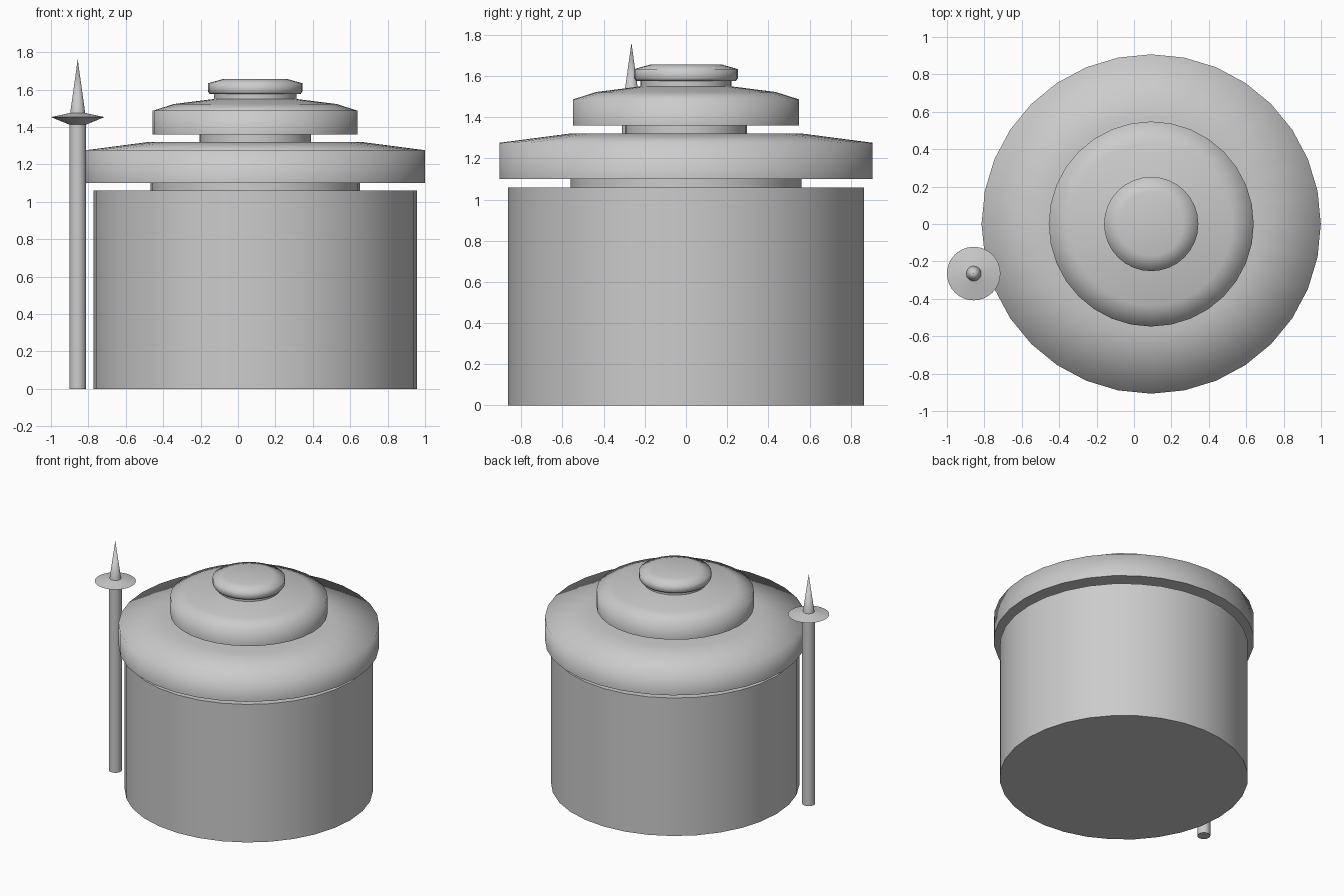
import bpy, bmesh, math

if "Cube" in bpy.data.objects:
    bpy.data.objects.remove(bpy.data.objects["Cube"])

SEGMENTS = 32


def lathe(name, profile, centre):
    """Revolve a bottom-to-top (radius, height) profile round a vertical axis."""
    bm = bmesh.new()
    rings = []
    for r, z in profile:
        if r == 0:
            rings.append([bm.verts.new((0, 0, z))] * SEGMENTS)
        else:
            rings.append([bm.verts.new((r * math.cos(a), r * math.sin(a), z))
                          for a in (2 * math.pi * j / SEGMENTS for j in range(SEGMENTS))])
    for low, high in zip(rings, rings[1:]):
        for j in range(SEGMENTS):
            k = (j + 1) % SEGMENTS
            corners = dict.fromkeys((low[j], low[k], high[k], high[j]))
            bm.faces.new(list(corners))
    mesh = bpy.data.meshes.new(name)
    bm.to_mesh(mesh)
    bm.free()
    obj = bpy.data.objects.new(name, mesh)
    obj.location = (centre[0], centre[1], 0)
    bpy.context.collection.objects.link(obj)
    bpy.ops.object.select_all(action='DESELECT')
    obj.select_set(True)
    bpy.context.view_layer.objects.active = obj
    bpy.ops.object.shade_smooth_by_angle(angle=math.radians(85))
    return obj


tank = (0.092, 0)
pole = (-0.857, -0.265)

# Main drum, open only where the collar of the lower roof continues it
lathe("drum", [(0, 0), (0.865, 0), (0.865, 1.06), (0.56, 1.06)], tank)

# Three stacked roof tiers, each on its own recessed collar
lathe("lower_roof", [(0.56, 1.06), (0.56, 1.10), (0.907, 1.10), (0.907, 1.276),
                     (0.57, 1.32), (0.297, 1.32)], tank)
lathe("upper_roof", [(0.297, 1.32), (0.297, 1.36), (0.548, 1.36), (0.548, 1.487),
                     (0.435, 1.523), (0.22, 1.55)], tank)
lathe("top_cap", [(0.22, 1.55), (0.22, 1.576), (0.243, 1.576), (0.252, 1.59),
                  (0.252, 1.634), (0.17, 1.657), (0, 1.657)], tank)

# Freestanding pole with a disc guard and a spike
lathe("pole_shaft", [(0, 0), (0.045, 0), (0.045, 1.413)], pole)
lathe("pole_disc", [(0.045, 1.413), (0.143, 1.453), (0.04, 1.475)], pole)
lathe("pole_spike", [(0.04, 1.475), (0, 1.762)], pole)
